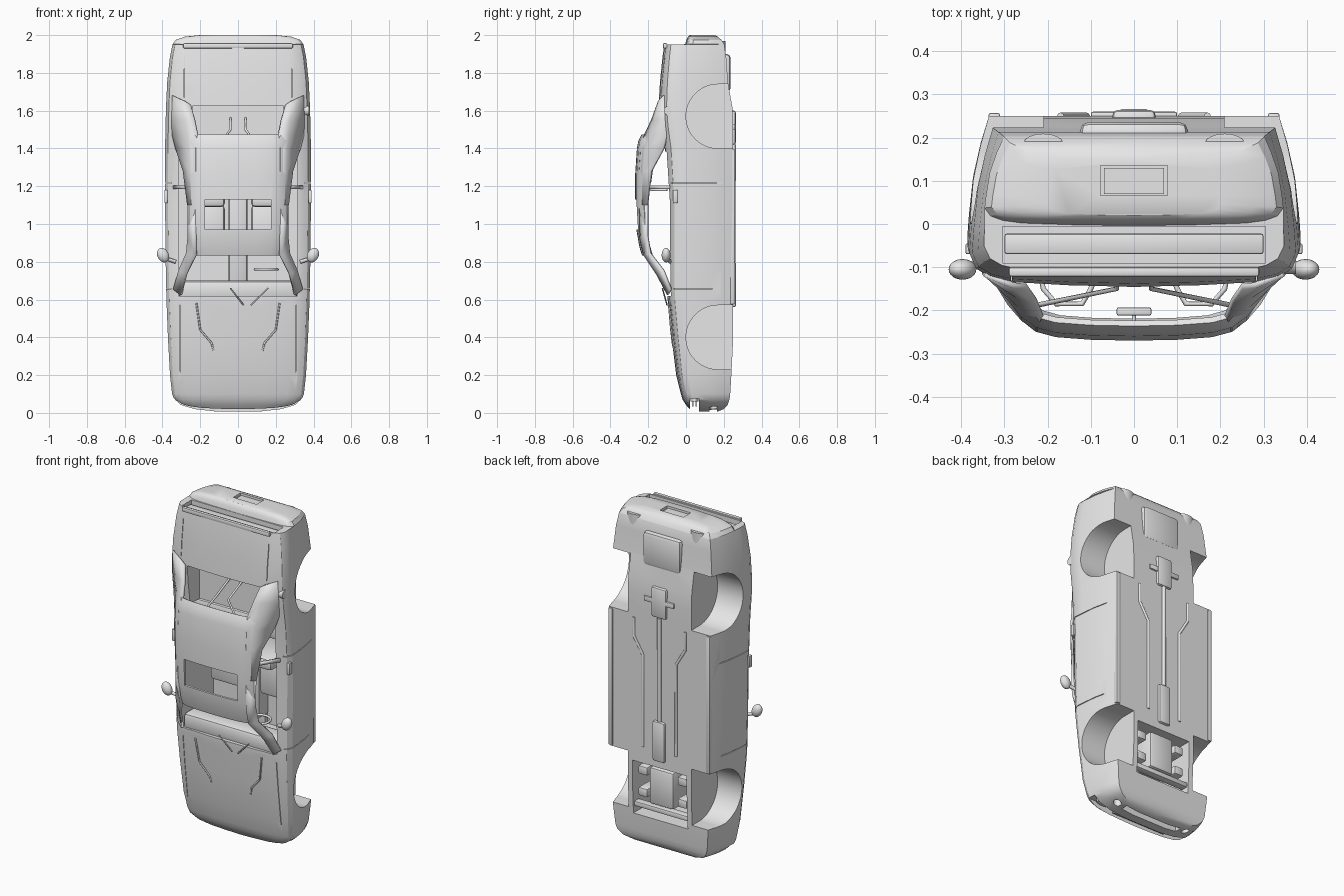
import bpy, bmesh, math
from mathutils import Matrix, Vector

cube = bpy.data.objects.get("Cube")
if cube:
    bpy.data.objects.remove(cube, do_unlink=True)

grey = bpy.data.materials.new("body_grey")
grey.use_nodes = True
grey.diffuse_color = (0.8, 0.8, 0.8, 1)
grey.node_tree.nodes["Principled BSDF"].inputs["Base Color"].default_value = (0.8, 0.8, 0.8, 1)


def finish(name, bm, angle=35):
    bmesh.ops.recalc_face_normals(bm, faces=bm.faces)
    me = bpy.data.meshes.new(name)
    bm.to_mesh(me)
    bm.free()
    me.materials.append(grey)
    ob = bpy.data.objects.new(name, me)
    bpy.context.collection.objects.link(ob)
    smooth(ob, angle)
    return ob


def smooth(ob, angle=35):
    bpy.ops.object.select_all(action='DESELECT')
    ob.select_set(True)
    bpy.context.view_layer.objects.active = ob
    bpy.ops.object.shade_smooth_by_angle(angle=math.radians(angle))


def box(name, x, y, z, bevel=0.0):
    """Box from (min, max) ranges."""
    bm = bmesh.new()
    bmesh.ops.create_cube(bm, size=1)
    for v in bm.verts:
        v.co = [r[0] + (c + 0.5) * (r[1] - r[0]) for c, r in zip(v.co, (x, y, z))]
    if bevel:
        bmesh.ops.bevel(bm, geom=bm.edges[:], offset=bevel, segments=2, affect='EDGES', profile=0.5)
    return finish(name, bm)


def cylinder(name, centre, axis, radii, depth, sides=32):
    """Elliptic cylinder along a world axis; radii are in the two other axes in order."""
    bm = bmesh.new()
    bmesh.ops.create_cone(bm, cap_ends=True, segments=sides, radius1=1, radius2=1, depth=depth)
    for v in bm.verts:
        a, b, c = v.co.x * radii[0], v.co.y * radii[1], v.co.z
        v.co = Vector(centre) + Vector({'X': (c, a, b), 'Y': (a, c, b), 'Z': (a, b, c)}[axis])
    return finish(name, bm)


def sheet(name, rows, thick=0.014, mirror=False):
    """Panel through rows of points, with thickness."""
    if mirror:
        rows = [[(-x, y, z) for x, y, z in r] for r in rows]
    bm = bmesh.new()
    vs = [[bm.verts.new(p) for p in r] for r in rows]
    for a, b in zip(vs, vs[1:]):
        for i in range(len(a) - 1):
            bm.faces.new((a[i], a[i + 1], b[i + 1], b[i]))
    ob = finish(name, bm)
    m = ob.modifiers.new("thickness", 'SOLIDIFY')
    m.thickness, m.offset = thick, 0
    return ob


def pipe(name, pts, r):
    cu = bpy.data.curves.new(name, 'CURVE')
    cu.dimensions, cu.bevel_depth, cu.bevel_resolution, cu.use_fill_caps = '3D', r, 2, True
    sp = cu.splines.new('POLY')
    sp.points.add(len(pts) - 1)
    for p, co in zip(sp.points, pts):
        p.co = (*co, 1)
    cu.materials.append(grey)
    ob = bpy.data.objects.new(name, cu)
    bpy.context.collection.objects.link(ob)
    return ob


def cut(ob, cutters):
    """Subtract the cutters, keep the result and remove the helpers."""
    for c in cutters:
        c.hide_render = True
        m = ob.modifiers.new("cut", 'BOOLEAN')
        m.operation, m.solver, m.object = 'DIFFERENCE', 'EXACT', c
    me = bpy.data.meshes.new_from_object(ob.evaluated_get(bpy.context.evaluated_depsgraph_get()))
    ob.modifiers.clear()
    ob.data = me
    for c in cutters:
        bpy.data.objects.remove(c, do_unlink=True)
    smooth(ob, 30)


# Main body: cross-sections along z as (z, half width, top y, bottom y)
SECTION = [(0, 0), (.4, .01), (.75, .03), (.88, .06), (.96, .11), (1, .2), (.99, .35),
           (.965, .6), (.92, .82), (.87, 1), (0, 1)]
STATIONS = [(.008, .12, .05, .17), (.02, .23, .02, .2), (.042, .305, 0, .22), (.07, .337, -.018, .23),
            (.1, .349, -.027, .234), (.2, .36, -.052, .24), (.4, .371, -.077, .25), (.6, .379, -.097, .25),
            (.8, .383, -.1, .25), (1.1, .386, -.1, .25), (1.4, .386, -.12, .25), (1.52, .384, -.138, .25),
            (1.62, .381, -.146, .245), (1.75, .375, -.138, .222), (1.88, .361, -.125, .213),
            (1.95, .347, -.115, .203), (1.952, .346, -.004, .202), (1.975, .33, .002, .188),
            (1.992, .28, .01, .168), (2.0, .2, .02, .15)]
bm = bmesh.new()
rings = []
for z, w, top, bot in STATIONS:
    half = [(x * w, top + t * (bot - top), z) for x, t in SECTION]
    rings.append([bm.verts.new(p) for p in half + [(-x, y, z) for x, y, z in half[-2:0:-1]]])
n = len(rings[0])
for a, b in zip(rings, rings[1:]):
    for i in range(n):
        bm.faces.new((a[i], a[(i + 1) % n], b[(i + 1) % n], b[i]))
bm.faces.new(rings[0])
bm.faces.new(rings[-1])
body = finish("body_shell", bm)

# Openings: cabin, windscreen base, rear shelf, engine bay, lamps, intake
cuts = [box("cut_cabin", (-.315, .315), (-.5, .22), (.62, 1.385)),
        cylinder("cut_windscreen", (0, -.25, .71), 'Y', (.305, .16), .46, 48),
        box("cut_rear_shelf", (-.24, .24), (-.5, -.02), (1.3, 1.625)),
        box("cut_engine_bay", (-.18, .18), (.03, .5), (.2, .52)),
        box("cut_tail_lamps", (-.305, .305), (-.09, -.006), (1.915, 2.2)),
        box("cut_plate", (-.078, .078), (.066, .135), (1.985, 2.2)),
        box("cut_head_lamps", (-.5, .5), (.02, .07), (-.2, .075)),
        box("cut_intake", (-.19, .19), (.125, .165), (-.2, .05))]
for s in (1, -1):
    for z in (.4, 1.57):
        # Wheel arch: round top with straight sides down to the floor
        cuts.append(cylinder("cut_arch", (s * .41, .17, z), 'X', (.17, .17), .4, 48))
        cuts.append(box("cut_arch_lower", sorted((s * .21, s * .61)), (.171, .5), (z - .1699, z + .1699)))
    for z in (.655, 1.215):
        cuts.append(box("cut_door_seam", sorted((s * .352, s * .5)), (-.088, .2), (z, z + .004)))
    cuts.append(box("cut_bonnet_seam", sorted((s * .308, s * .311)), (-.3, -.03), (.1, .57)))
    cuts.append(box("cut_boot_seam", sorted((s * .282, s * .285)), (-.3, -.11), (1.67, 1.9)))
    cuts.append(cylinder("cut_fog_lamp", (s * .24, .145, 0), 'Z', (.022, .022), .13, 20))
cut(body, cuts)

# Roof with sunroof opening
roof_half = [(0, 0), (.1, .002), (.18, .008), (.225, .02), (.256, .045)]
rows = []
for z, y, k in [(.835, -.226, .95), (.88, -.24, .98), (.96, -.254, 1), (1.1, -.262, 1), (1.25, -.263, 1),
                (1.4, -.253, 1), (1.44, -.245, 1), (1.47, -.23, 1)]:
    h = [(x * k, y + d, z) for x, d in roof_half]
    rows.append([(-x, yy, zz) for x, yy, zz in h[:0:-1]] + h)
roof = sheet("roof", rows)
cut(roof, [box("cut_sunroof", (-.175, .175), (-.5, -.1), (.97, 1.13))])

# Pillars, mirrors, handles and other paired parts
a_pillar = [[(.3, -.095, .625), (.34, -.08, .655)], [(.272, -.153, .735), (.312, -.12, .755)],
            [(.222, -.22, .835), (.272, -.19, .845)], [(.222, -.24, .92), (.262, -.205, .94)],
            [(.222, -.243, 1.1), (.264, -.205, 1.12)]]
c_pillar = [[(.22, -.243, 1.1), (.254, -.22, 1.1), (.264, -.205, 1.1)],
            [(.22, -.243, 1.28), (.255, -.22, 1.28), (.287, -.183, 1.28)],
            [(.22, -.235, 1.4), (.257, -.21, 1.4), (.327, -.118, 1.4)],
            [(.213, -.217, 1.47), (.264, -.187, 1.47), (.345, -.1, 1.47)],
            [(.228, -.178, 1.55), (.27, -.165, 1.55), (.348, -.11, 1.55)],
            [(.25, -.145, 1.63), (.28, -.142, 1.65), (.345, -.115, 1.68)]]
for s, side in ((1, "left"), (-1, "right")):
    sheet("a_pillar_" + side, a_pillar, .014, s < 0)
    sheet("c_pillar_" + side, c_pillar, .014, s < 0)
    sheet("b_pillar_" + side, [[(.26, -.205, z), (.34, -.085, z)] for z in (1.185, 1.205)], .012, s < 0)
    # Wing mirror on a short arm
    bm = bmesh.new()
    bmesh.ops.create_uvsphere(bm, u_segments=20, v_segments=12, radius=1)
    bm.transform(Matrix.Translation((s * .397, -.105, .835)) @ Matrix.Rotation(s * .45, 4, 'Y')
                 @ Matrix.Diagonal((.03, .024, .04, 1)))
    finish("wing_mirror_" + side, bm)
    pipe("mirror_arm_" + side, [(s * .33, -.085, .8), (s * .39, -.1, .82)], .01)
    box("door_handle_" + side, sorted((s * .372, s * .39)), (-.07, -.045), (1.11, 1.18), .004)
    # Exhaust tips and cabin hoops
    cylinder("exhaust_tip_" + side, (s * .21, .187, 1.92), 'Z', (.045, .022), .1)
    pipe("seat_hoop_" + side, [(s * .08, -.1, 1.18), (s * .1, -.15, 1.18), (s * .12, -.185, 1.18),
                               (s * .18, -.185, 1.18), (s * .21, -.15, 1.18), (s * .22, -.1, 1.18)], .006)
    pipe("rear_brace_" + side, [(s * .235, -.19, 1.22), (s * .04, -.15, 1.5), (s * .04, -.02, 1.56)], .006)
    # Wiper, bonnet crease and washer jet
    pipe("wiper_" + side, [(s * .02 + .05, -.1, .57), (s * .1 + .06, -.125, .66)], .004)
    pipe("bonnet_crease_" + side, [(s * .13, -.062, .33), (s * .14, -.071, .37), (s * .2, -.079, .44),
                                   (s * .22, -.091, .58)], .005)
    # Floor rails, sill edges and suspension arms
    pipe("floor_rail_" + side, [(s * .11, .25, .62), (s * .11, .25, 1.17), (s * .17, .25, 1.27),
                                (s * .17, .25, 1.38)], .008)
    box("sill_" + side, sorted((s * .31, s * .337)), (.235, .257), (.575, 1.395), .005)
    box("seat_base_" + side, sorted((s * .07, s * .26)), (.1, .215), (.85, 1.1), .02)
    box("seat_back_" + side, sorted((s * .07, s * .26)), (-.06, .2), (1.09, 1.16), .02)
    cylinder("head_lamp_" + side, (s * .25, .045, .07), 'Z', (.05, .022), .02)

# Cabin fittings
box("dashboard", (-.312, .312), (-.075, .06), (.6, .7), .02)
box("centre_tunnel", (-.05, .05), (.13, .225), (.68, 1.38), .015)
box("rear_bench", (-.29, .29), (-.03, .2), (1.27, 1.384), .02)
box("rear_view_mirror", (-.04, .04), (-.212, -.193), (.86, .875), .004)
pipe("mirror_stem", [(0, -.2, .868), (0, -.235, .868)], .005)
bm = bmesh.new()
ring = [(.15 + .06 * math.cos(a * math.pi / 10), -.01 + .06 * math.sin(a * math.pi / 10), .76) for a in range(21)]
bm.free()
pipe("steering_wheel", ring, .007)

# Tail: lamp bar, number plate, upper lip and filler cap
box("tail_lamp_bar", (-.3, .3), (-.07, -.022), (1.91, 1.935), .006)
box("number_plate", (-.07, .07), (.07, .13), (1.98, 1.989))
box("tail_lip", (-.29, .29), (-.122, -.1), (1.93, 1.957), .006)
box("bumper_strip", (-.29, .29), (.075, .08), (1.94, 1.978))
cylinder("filler_cap", (.345, -.09, 1.6), 'X', (.026, .026), .06)

# Nose: grille bars
for y in (.035, .055):
    box("grille_bar", (-.18, .18), (y - .004, y + .004), (.035, .08))

# Underside: spare wheel tub, prop shaft, axle housing and engine bay parts
box("spare_wheel_tub", (-.125, .125), (.19, .236), (1.7, 1.9), .02)
pipe("prop_shaft", [(0, .25, .8), (0, .252, 1.42)], .012)
box("gearbox", (-.04, .04), (.2, .266), (.56, .8), .012)
box("rear_axle_housing", (-.05, .05), (.21, .264), (1.42, 1.6), .012)
box("axle_bracket", (-.1, .1), (.235, .26), (1.5, 1.53), .005)
box("engine_block", (-.08, .08), (.06, .235), (.28, .5), .015)
box("front_crossmember", (-.18, .18), (.19, .235), (.24, .27), .006)
for x, z in ((-.13, .33), (.13, .33), (-.13, .46), (.13, .46)):
    box("engine_mount", (x - .03, x + .03), (.12, .225), (z - .025, z + .025), .008)
